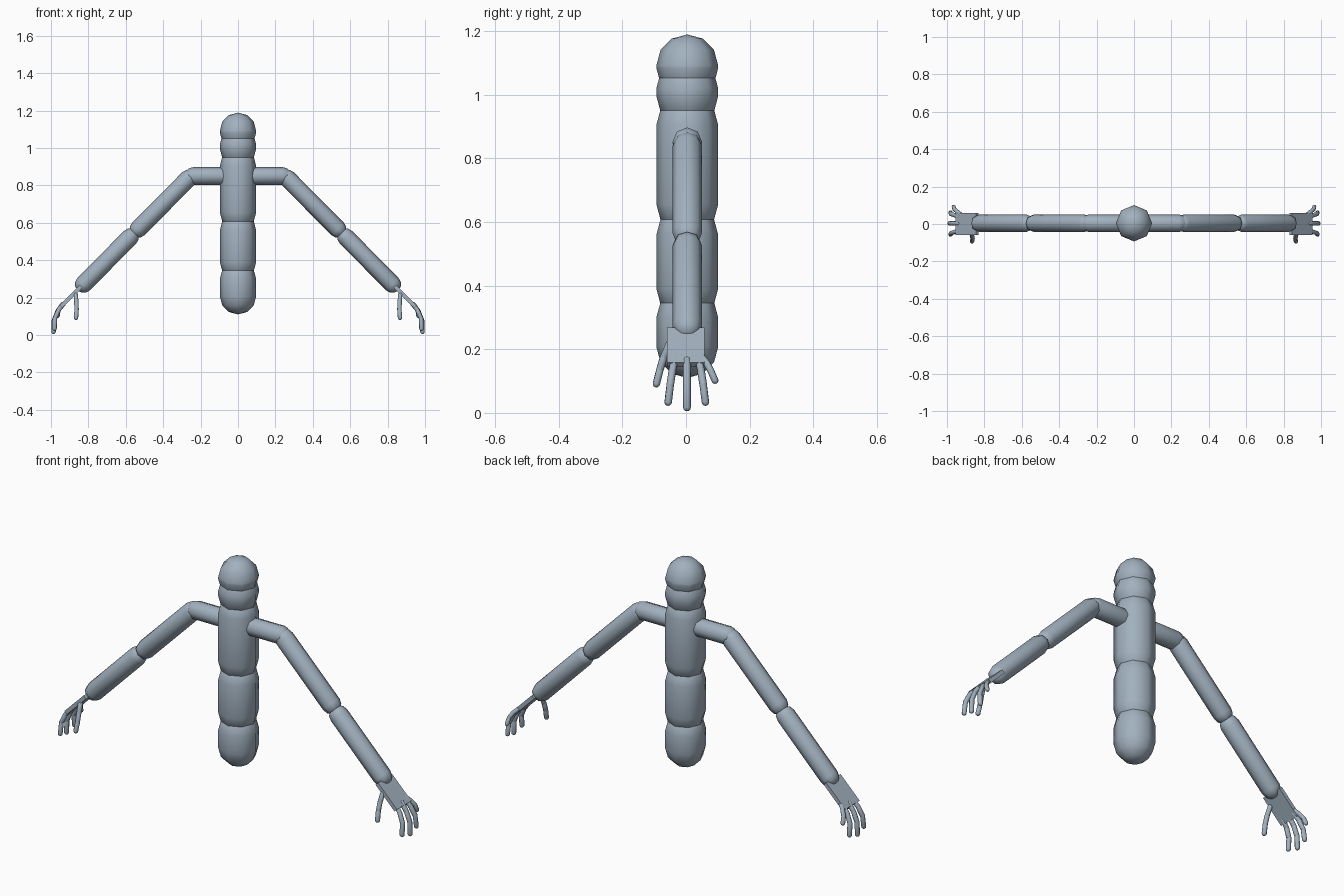
import bpy, bmesh, math
from mathutils import Vector, Matrix

if "Cube" in bpy.data.objects:
    bpy.data.objects.remove(bpy.data.objects["Cube"])

mat = bpy.data.materials.new("blue_grey")
mat.diffuse_color = (0.36, 0.44, 0.52, 1)
mat.use_nodes = True
mat.node_tree.nodes["Principled BSDF"].inputs["Base Color"].default_value = mat.diffuse_color
SIDES = 8
CY = 0.004  # depth of the body and arm axes


def finish(bm, name, smooth=True):
    bmesh.ops.recalc_face_normals(bm, faces=bm.faces)
    mesh = bpy.data.meshes.new(name)
    bm.to_mesh(mesh)
    bm.free()
    mesh.materials.append(mat)
    ob = bpy.data.objects.new(name, mesh)
    bpy.context.collection.objects.link(ob)
    if smooth:
        bpy.ops.object.select_all(action='DESELECT')
        ob.select_set(True)
        bpy.context.view_layer.objects.active = ob
        bpy.ops.object.shade_smooth_by_angle(angle=math.radians(60))
    return ob


def add_capsule(bm, a, b, r):
    """Eight-sided capsule whose cap centres are a and b."""
    a, b = Vector(a), Vector(b)
    length = (b - a).length
    rot = Vector((0, 0, 1)).rotation_difference(b - a).to_matrix().to_4x4()
    m = Matrix.Translation(a) @ rot
    rings = []
    for base, angles in ((0, (-60, -30, 0)), (length, (0, 30, 60))):
        for deg in angles:
            t = math.radians(deg)
            rings.append([bm.verts.new(m @ Vector((
                r * math.cos(t) * math.cos(2 * math.pi * i / SIDES),
                r * math.cos(t) * math.sin(2 * math.pi * i / SIDES),
                base + r * math.sin(t)))) for i in range(SIDES)])
    low = bm.verts.new(m @ Vector((0, 0, -r)))
    top = bm.verts.new(m @ Vector((0, 0, length + r)))
    for i in range(SIDES):
        j = (i + 1) % SIDES
        for p, q in zip(rings, rings[1:]):
            bm.faces.new((p[i], p[j], q[j], q[i]))
        bm.faces.new((low, rings[0][j], rings[0][i]))
        bm.faces.new((top, rings[-1][i], rings[-1][j]))


def chain(name, points, r):
    bm = bmesh.new()
    for a, b in zip(points, points[1:]):
        add_capsule(bm, a, b, r)
    return finish(bm, name)


# Stacked body capsules
for name, z0, z1 in (("pelvis", 0.207, 0.30), ("waist", 0.39, 0.56),
                     ("chest", 0.655, 0.905), ("neck", 0.995, 1.02),
                     ("head", 1.083, 1.092)):
    chain(name, [(0, CY, z0), (0, CY, z1)], 0.097)

for side, s in (("right", 1), ("left", -1)):
    # Arm capsules
    for name, x0, z0, x1, z1 in (("shoulder", 0.06, 0.85, 0.24, 0.85),
                                 ("upper_arm", 0.265, 0.837, 0.533, 0.567),
                                 ("forearm", 0.577, 0.523, 0.825, 0.272)):
        chain(f"{side}_{name}", [(s * x0, CY, z0), (s * x1, CY, z1)], 0.047)

    # Flat palm plate
    bm = bmesh.new()
    m = (Matrix.Translation((s * 0.893, -0.001, 0.206))
         @ Matrix.Rotation(s * math.radians(45), 4, 'Y')
         @ Matrix.Diagonal((0.154, 0.118, 0.02, 1)))
    bmesh.ops.create_cube(bm, size=1, matrix=m)
    finish(bm, f"{side}_palm", False)

    # Curled fingers: same curve, splayed in depth
    curve = [(0.938, 0.165), (0.964, 0.128), (0.984, 0.078), (0.986, 0.017)]
    for name, y0, y1, lift in (("index", -0.036, -0.056, 0.017),
                               ("middle", 0.003, 0.003, 0.0),
                               ("ring", 0.04, 0.061, 0.017)):
        pts = [(s * (x - 0.3 * lift), y0 + (y1 - y0) * i / 3, z + lift * i / 3)
               for i, (x, z) in enumerate(curve)]
        chain(f"{side}_{name}_finger", pts, 0.012)
    chain(f"{side}_little_finger",
          [(s * 0.925, 0.05, 0.175), (s * 0.945, 0.066, 0.155),
           (s * 0.96, 0.079, 0.13), (s * 0.964, 0.091, 0.102)], 0.011)

    # Thumb hanging from the front edge of the palm
    chain(f"{side}_thumb",
          [(s * 0.868, -0.052, 0.218), (s * 0.864, -0.07, 0.175),
           (s * 0.863, -0.082, 0.135), (s * 0.866, -0.093, 0.092)], 0.012)
